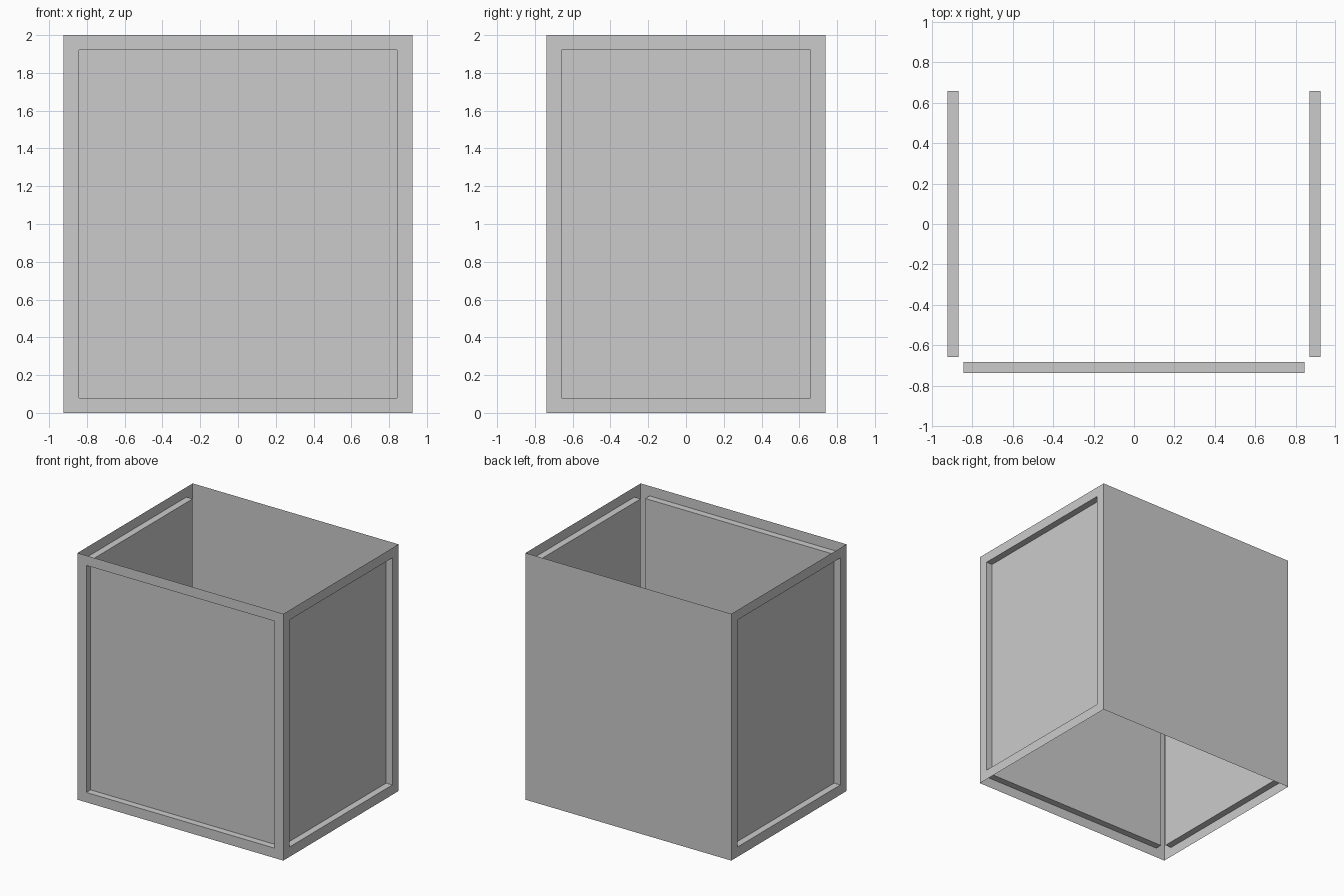
import bpy, bmesh
from mathutils import Matrix

if "Cube" in bpy.data.objects:
    bpy.data.objects.remove(bpy.data.objects["Cube"])

WIDTH, DEPTH, HEIGHT = 1.846, 1.476, 2.0
FRAME, RECESS = 0.08, 0.055

bm = bmesh.new()
# Box shell standing on the ground
bmesh.ops.create_cube(bm, size=1, matrix=Matrix.Translation((0, 0, HEIGHT / 2))
                      @ Matrix.Diagonal((WIDTH, DEPTH, HEIGHT, 1)))
bm.normal_update()

# Open top and bottom
ends = [f for f in bm.faces if abs(f.normal.z) > 0.5]
bmesh.ops.delete(bm, geom=ends, context='FACES_ONLY')

# Framed, recessed panels on the front and both sides; the back stays plain
panels = [f for f in bm.faces if f.normal.y < 0.5]
bmesh.ops.inset_individual(bm, faces=panels, thickness=FRAME, use_even_offset=True)
bmesh.ops.inset_individual(bm, faces=panels, thickness=0, depth=-RECESS)

mesh = bpy.data.meshes.new("cabinet_shell")
bm.to_mesh(mesh)
bm.free()
shell = bpy.data.objects.new("cabinet_shell", mesh)
bpy.context.collection.objects.link(shell)
